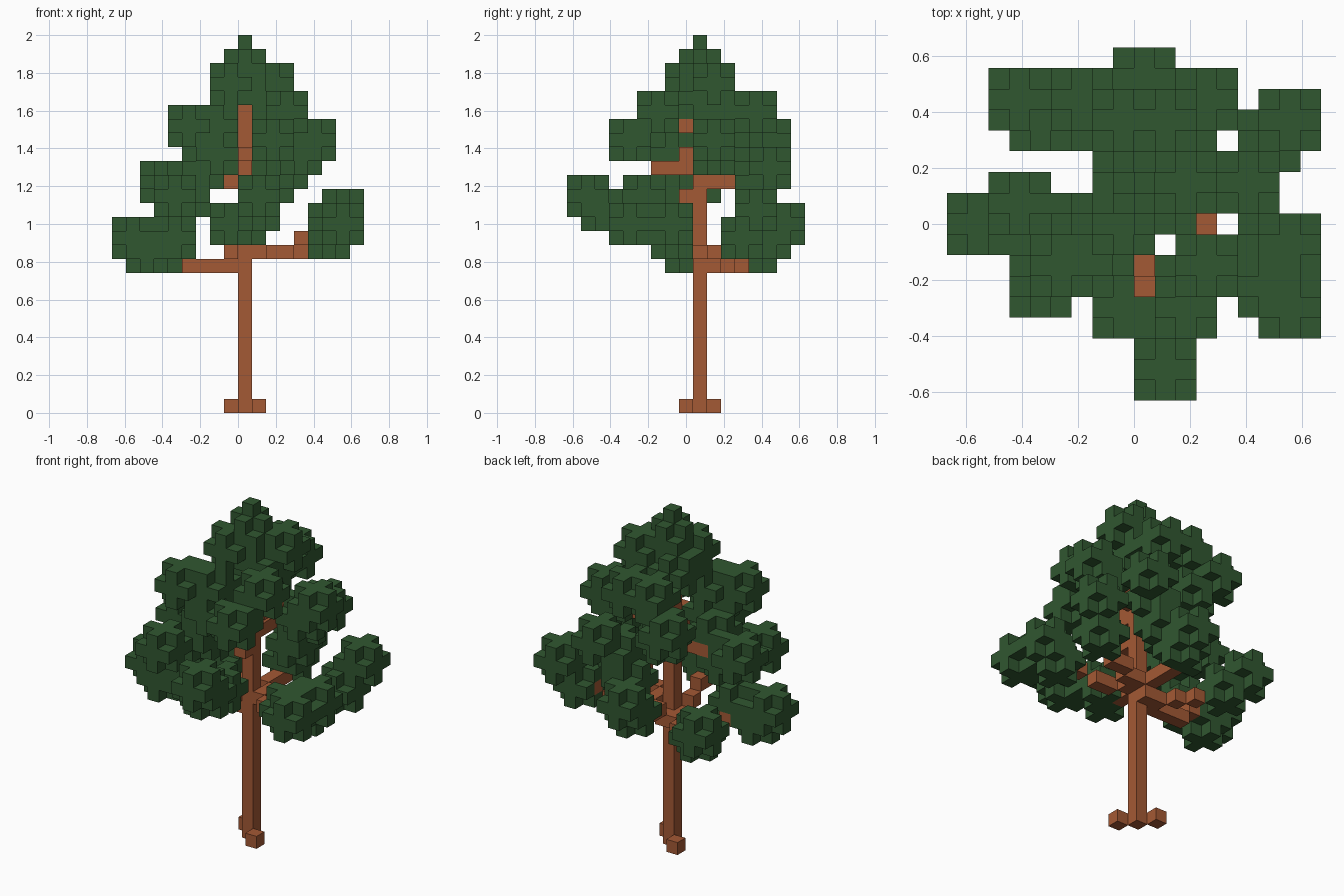
import bpy
import bmesh
from itertools import product
from mathutils import Vector

if "Cube" in bpy.data.objects:
    bpy.data.objects.remove(bpy.data.objects["Cube"], do_unlink=True)

UNIT = 2 / 27                      # edge of one block
TRUNK = (9, 9)                     # grid column of the trunk
ORIGIN = Vector((9, 8.5, 0))       # grid point on the world origin


def make_material(name, colour):
    mat = bpy.data.materials.new(name)
    mat.use_nodes = True
    mat.diffuse_color = (*colour, 1)
    mat.node_tree.nodes["Principled BSDF"].inputs["Base Color"].default_value = (*colour, 1)
    return mat


bark = make_material("bark_brown", (0.37, 0.1, 0.035))
leaf = make_material("leaf_green", (0.03, 0.095, 0.03))

parts = {}       # part name -> (blocks, material)
occupied = set()


def add_part(name, blocks, mat):
    """Claim the free blocks for a part."""
    fresh = set(blocks) - occupied
    occupied.update(fresh)
    parts[name] = (fresh, mat)


def line(start, end):
    """Blocks along a straight line."""
    a, b = Vector(start), Vector(end)
    steps = int(max(abs(c) for c in b - a))
    return [tuple(int(c + 0.5) for c in a.lerp(b, n / steps)) for n in range(steps + 1)]


def leaf_balls(lows):
    """Three-block cubes without their corners, given by lowest block."""
    for low in lows:
        for step in product(range(3), repeat=3):
            if 1 in step:
                yield tuple(a + s for a, s in zip(low, step))


def build(name, blocks, mat):
    """Mesh the exposed faces of a set of blocks."""
    bm = bmesh.new()
    for cell in blocks:
        for axis, side in product(range(3), (0, 1)):
            neighbour = list(cell)
            neighbour[axis] += 2 * side - 1
            if tuple(neighbour) in occupied:
                continue
            corners = []
            for u, v in ((0, 0), (1, 0), (1, 1), (0, 1)):
                corner = Vector(cell)
                corner[axis] += side
                corner[(axis + 1) % 3] += u
                corner[(axis + 2) % 3] += v
                corners.append(bm.verts.new((corner - ORIGIN) * UNIT))
            bm.faces.new(corners if side else corners[::-1])
    bmesh.ops.remove_doubles(bm, verts=bm.verts, dist=UNIT / 100)
    mesh = bpy.data.meshes.new(name)
    bm.to_mesh(mesh)
    bm.free()
    mesh.materials.append(mat)
    bpy.context.collection.objects.link(bpy.data.objects.new(name, mesh))


# Trunk and roots
add_part("trunk", line((*TRUNK, 0), (*TRUNK, 21)), bark)
add_part("front_root", [(10, 8, 0)], bark)
add_part("back_root", [(8, 10, 0)], bark)

# Branches: start and end block
BRANCHES = {
    "back_corner_branch": ((9, 9, 10), (6, 12, 10)),
    "outer_low_branch": ((9, 9, 10), (5, 9, 10)),
    "outer_low_tip": ((5, 9, 10), (3, 8, 11)),
    "front_low_branch": ((8, 8, 11), (8, 6, 12)),
    "side_low_branch": ((9, 9, 11), (12, 8, 11)),
    "side_low_tip": ((13, 7, 12), (14, 7, 12)),
    "back_side_branch": ((9, 9, 11), (13, 11, 11)),
    "back_side_tip": ((13, 11, 11), (14, 12, 12)),
    "back_low_branch": ((9, 9, 10), (9, 13, 11)),
    "front_middle_branch": ((9, 9, 14), (9, 8, 15)),
    "front_high_branch": ((9, 8, 17), (9, 6, 17)),
    "front_high_tip": ((9, 6, 17), (9, 5, 18)),
    "front_twig": ((9, 9, 18), (9, 8, 18)),
    "back_high_branch": ((9, 9, 16), (9, 11, 16)),
    "back_high_tip": ((9, 11, 16), (7, 13, 18)),
    "outer_high_branch": ((9, 9, 16), (6, 9, 16)),
    "side_high_branch": ((9, 9, 18), (12, 10, 18)),
    "top_twig": ((9, 9, 20), (11, 7, 20)),
}
for name, (start, end) in BRANCHES.items():
    add_part(name, line(start, end), bark)

# Leaf clumps: lowest block of each ball
LEAVES = {
    "outer_low_leaves": [(0, 7, 11), (1, 7, 10), (3, 7, 11)],
    "back_corner_leaves": [(2, 13, 11), (3, 12, 10)],
    "back_low_leaves": [(8, 14, 12), (8, 13, 11), (9, 12, 13)],
    "back_side_leaves": [(15, 12, 13), (14, 11, 11)],
    "front_side_leaves": [(15, 3, 12), (15, 6, 12), (14, 4, 12), (14, 6, 11)],
    "front_low_leaves": [(7, 3, 12), (8, 4, 12)],
    "front_tip_leaves": [(9, 0, 14), (9, 1, 13)],
    "front_corner_leaves": [(3, 4, 14), (4, 7, 14)],
    "outer_middle_leaves": [(2, 8, 15), (5, 7, 16)],
    "outer_high_leaves": [(4, 5, 19), (6, 6, 17), (6, 6, 19)],
    "front_high_leaves": [(10, 3, 18), (11, 5, 20)],
    "side_high_leaves": [(13, 9, 18), (12, 9, 17)],
    "back_high_leaves": [(5, 13, 18), (6, 12, 17), (7, 12, 20), (9, 12, 20)],
    "back_side_high_leaves": [(11, 13, 16), (10, 12, 15)],
    "crown": [(7, 7, 22), (7, 9, 21), (10, 9, 22), (9, 8, 21), (9, 9, 20), (8, 8, 23)],
}
for name, lows in LEAVES.items():
    add_part(name, leaf_balls(lows), leaf)
add_part("crown_tip", [(*TRUNK, 26)], leaf)

for name, (blocks, mat) in parts.items():
    if blocks:
        build(name, blocks, mat)
